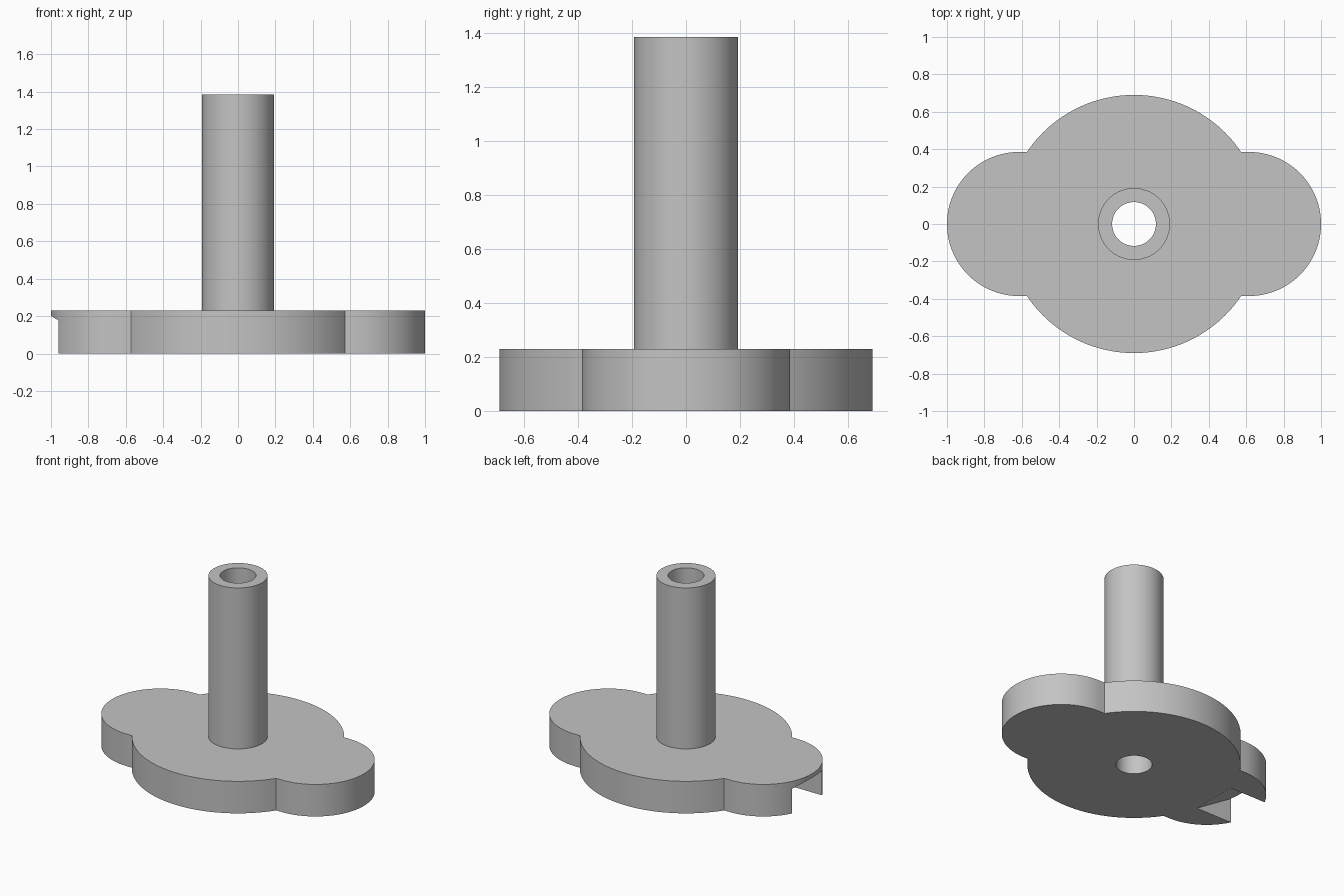
import bpy
import bmesh
from math import asin, cos, sin, pi
from mathutils import Vector

cube = bpy.data.objects.get("Cube")
if cube:
    bpy.data.objects.remove(cube, do_unlink=True)

BASE_H, TOTAL_H = 0.23, 1.385
DISC_R, LOBE_R, LOBE_X = 0.69, 0.385, 0.615
SHAFT_R, BORE_R = 0.192, 0.117
SLOT_HALF = 0.17

grey = bpy.data.materials.new("plain grey")
grey.use_nodes = True
colour = (0.55, 0.55, 0.55, 1)
grey.diffuse_color = colour
grey.node_tree.nodes["Principled BSDF"].inputs["Base Color"].default_value = colour


def arc(cx, radius, start, end, steps):
    """Points on an arc centred on the x axis, both ends included."""
    angles = [start + (end - start) * i / steps for i in range(steps + 1)]
    return [(cx + radius * cos(a), radius * sin(a), 0) for a in angles]


def prism(name, outline, direction):
    """Solid made by sweeping a flat outline along a direction."""
    bm = bmesh.new()
    face = bm.faces.new([bm.verts.new(p) for p in outline])
    swept = bmesh.ops.extrude_face_region(bm, geom=[face], use_keep_orig=True)
    moved = [v for v in swept["geom"] if isinstance(v, bmesh.types.BMVert)]
    bmesh.ops.translate(bm, vec=Vector(direction), verts=moved)
    bmesh.ops.recalc_face_normals(bm, faces=bm.faces)
    mesh = bpy.data.meshes.new(name)
    bm.to_mesh(mesh)
    bm.free()
    mesh.materials.append(grey)
    obj = bpy.data.objects.new(name, mesh)
    bpy.context.collection.objects.link(obj)
    return obj


def activate(obj):
    bpy.ops.object.select_all(action="DESELECT")
    obj.select_set(True)
    bpy.context.view_layer.objects.active = obj


def cut(obj, cutter):
    mod = obj.modifiers.new("cut", "BOOLEAN")
    mod.operation, mod.solver, mod.object = "DIFFERENCE", "EXACT", cutter
    activate(obj)
    bpy.ops.object.modifier_apply(modifier=mod.name)


def circle(radius, z):
    return [(x, y, z) for x, y, _ in arc(0, radius, 0, 2 * pi, 96)[:-1]]


# Base plate: a disc with a rounded lobe on each side
meet = asin(LOBE_R / DISC_R)
half = arc(LOBE_X, LOBE_R, -pi / 2, pi / 2, 64) + arc(0, DISC_R, meet, pi - meet, 80)
outline = half + [(-x, -y, z) for x, y, z in half]
base = prism("base_plate", outline, (0, 0, BASE_H))

# Upright shaft
shaft = prism("shaft", circle(SHAFT_R, BASE_H), (0, 0, TOTAL_H - BASE_H))

# Bore through both parts
bore = prism("bore_cutter", circle(BORE_R, -0.1), (0, 0, TOTAL_H + 0.2))
cut(base, bore)
cut(shaft, bore)

# Slot with a sloping roof, under the lobe on the -x side
inner, slope, outer = -0.675, 0.62, -1.1
y = -SLOT_HALF
wedge = prism("slot_cutter", [
    (inner + 0.1 / slope, y, -0.1),
    (outer, y, -0.1),
    (outer, y, (inner - outer) * slope),
], (0, 2 * SLOT_HALF, 0))
cut(base, wedge)

for cutter in (bore, wedge):
    bpy.data.objects.remove(cutter, do_unlink=True)

# Smooth round walls, sharp rims
for part in (base, shaft):
    activate(part)
    bpy.ops.object.shade_smooth_by_angle(angle=pi / 6)
